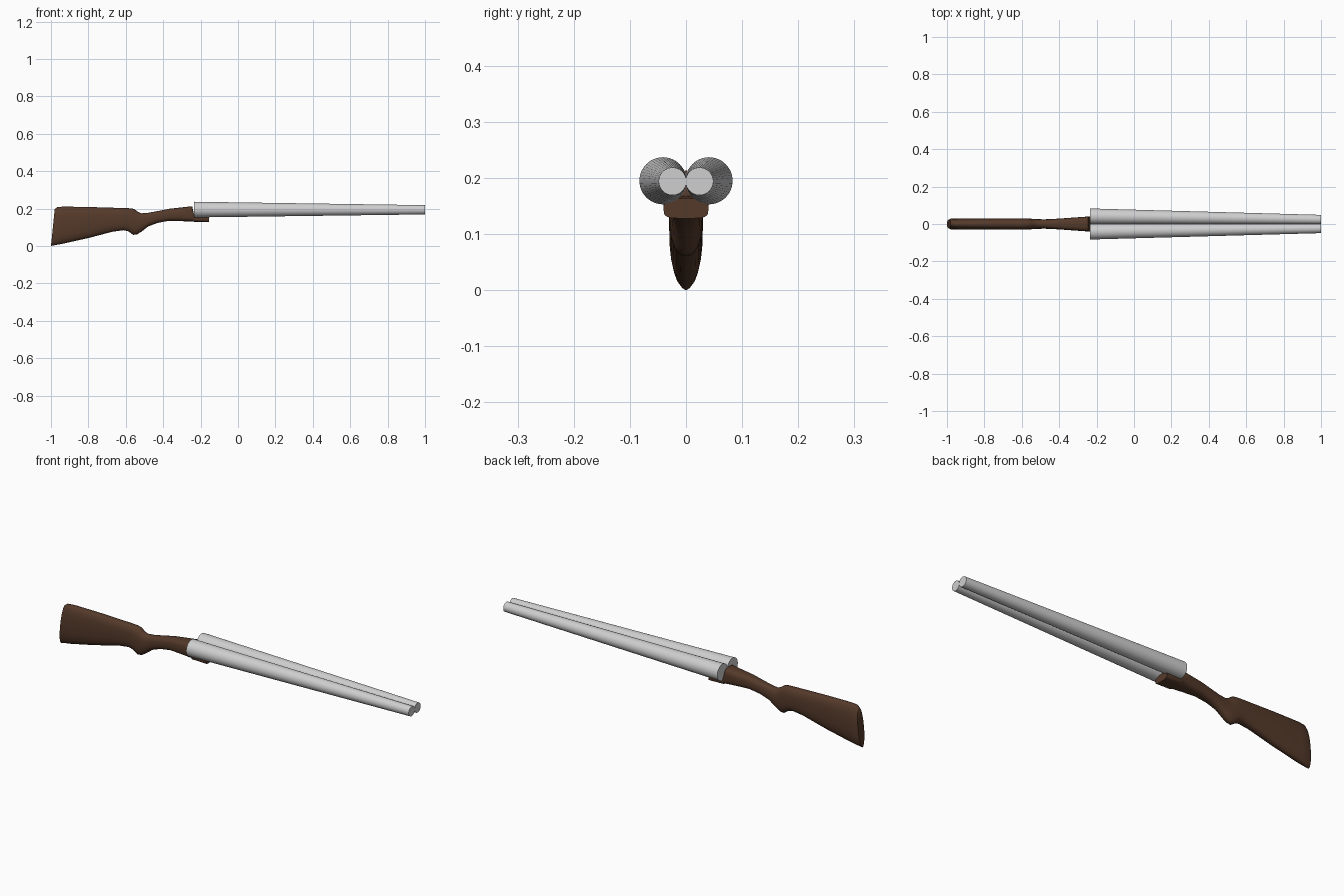
import bpy, bmesh, math
from mathutils import Vector

cube = bpy.data.objects.get("Cube")
if cube:
    bpy.data.objects.remove(cube, do_unlink=True)


def material(name, color, roughness):
    mat = bpy.data.materials.new(name)
    mat.use_nodes = True
    mat.diffuse_color = (*color, 1)
    shader = mat.node_tree.nodes["Principled BSDF"]
    shader.inputs["Base Color"].default_value = (*color, 1)
    shader.inputs["Roughness"].default_value = roughness
    return mat


def loft(name, rings, mat, angle):
    """Skin a list of point rings, cap both ends and shade smooth."""
    bm = bmesh.new()
    loops = [[bm.verts.new(p) for p in ring] for ring in rings]
    for a, b in zip(loops, loops[1:]):
        for i in range(len(a)):
            j = (i + 1) % len(a)
            bm.faces.new((a[i], a[j], b[j], b[i]))
    bm.faces.new(loops[0])
    bm.faces.new(loops[-1])
    bmesh.ops.recalc_face_normals(bm, faces=bm.faces)
    mesh = bpy.data.meshes.new(name)
    bm.to_mesh(mesh)
    bm.free()
    mesh.materials.append(mat)
    obj = bpy.data.objects.new(name, mesh)
    bpy.context.collection.objects.link(obj)
    bpy.ops.object.select_all(action="DESELECT")
    obj.select_set(True)
    bpy.context.view_layer.objects.active = obj
    bpy.ops.object.shade_smooth_by_angle(angle=math.radians(angle))
    return obj


def stock_ring(x_low, x_high, low, high, half_width, power, sides=24):
    """Rounded section; a larger power gives a squarer shape."""
    ring = []
    for i in range(sides):
        t = math.tau * i / sides
        c, s = math.cos(t), math.sin(t)
        y = half_width * math.copysign(abs(c) ** (2 / power), c)
        f = (1 + math.copysign(abs(s) ** (2 / power), s)) / 2
        ring.append(Vector((x_low + (x_high - x_low) * f, y, low + (high - low) * f)))
    return ring


def barrel_ring(x, y, z, radius, sides=48):
    return [Vector((x, y + radius * math.cos(math.tau * i / sides),
                    z + radius * math.sin(math.tau * i / sides))) for i in range(sides)]


wood = material("walnut brown", (0.09, 0.042, 0.023), 0.6)
steel = material("light steel grey", (0.62, 0.62, 0.62), 0.5)

# Stock: butt, comb, grip, wrist and fore-end
# (x at bottom, x at top, bottom z, top z, half width, squareness)
sections = [
    (-1, -.98, 0, .198, .024, 2),
    (-.99, -.965, .003, .209, .029, 2.2),
    (-.94, -.93, .012, .211, .03, 2.4),
    (-.8, -.8, .043, .209, .03, 2.6),
    (-.67, -.67, .077, .205, .03, 2.6),
    (-.61, -.61, .085, .203, .03, 2.6),
    (-.585, -.575, .078, .202, .03, 2.5),
    (-.56, -.555, .06, .198, .029, 2.4),
    (-.54, -.535, .062, .183, .027, 2.3),
    (-.515, -.515, .078, .175, .026, 2.3),
    (-.48, -.48, .105, .178, .025, 2.4),
    (-.43, -.43, .124, .187, .027, 2.6),
    (-.37, -.37, .135, .199, .031, 2.8),
    (-.3, -.3, .133, .207, .036, 3),
    (-.245, -.245, .131, .213, .04, 3.4),
    (-.235, -.235, .13, .168, .04, 4),
    (-.155, -.155, .128, .164, .04, 4),
]
loft("stock", [stock_ring(*s) for s in sections], wood, 50)

# Tapered side-by-side barrels
for side, label in ((1, "left"), (-1, "right")):
    loft(label + "_barrel",
         [barrel_ring(-.235, side * .041, .195, .042),
          barrel_ring(1, side * .024, .194, .0247)], steel, 30)
